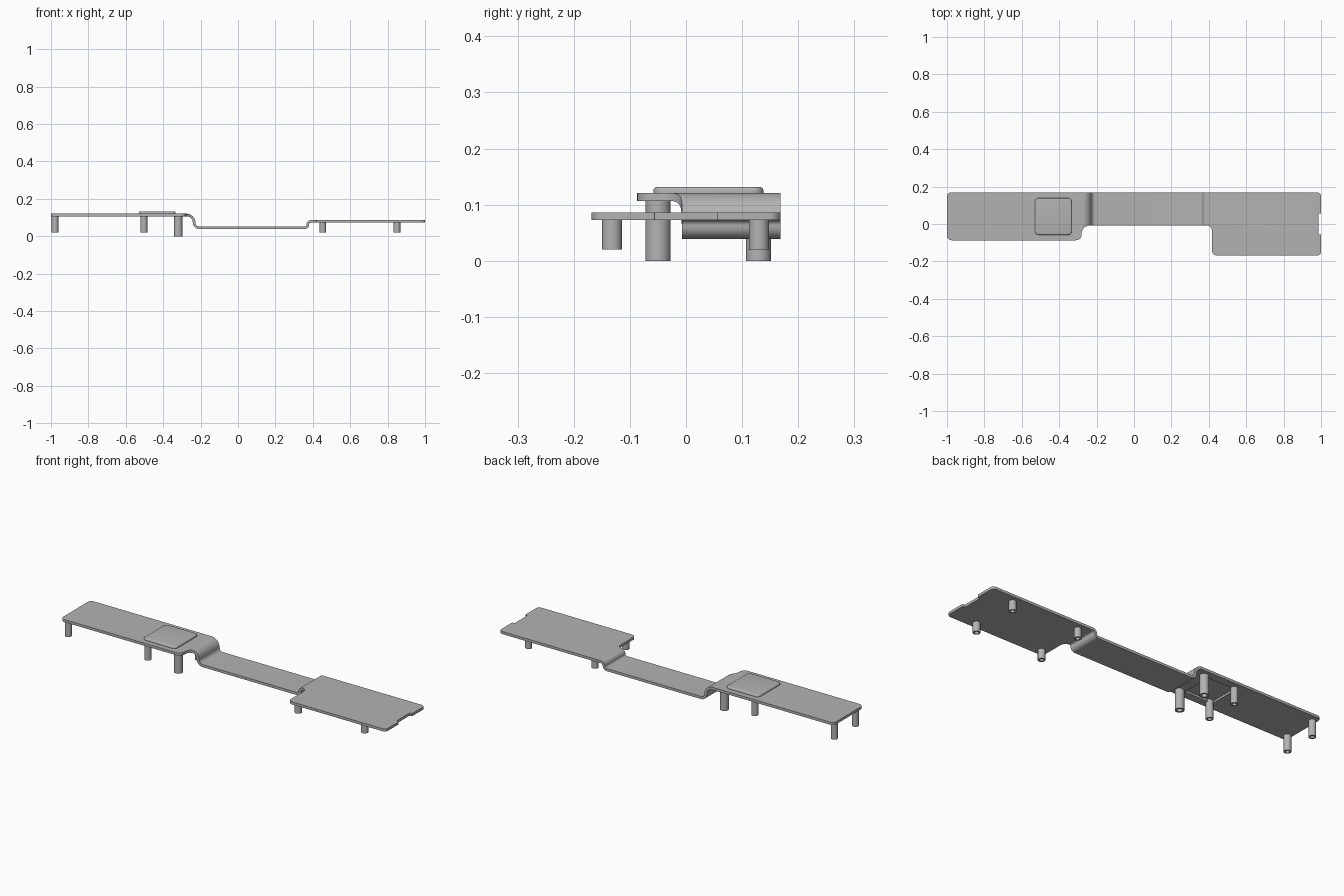
import bpy, bmesh, math
from mathutils import Vector

cube = bpy.data.objects.get("Cube")
if cube:
    bpy.data.objects.remove(cube, do_unlink=True)

metal = bpy.data.materials.new("light grey metal")
metal.use_nodes = True
GREY = (0.45, 0.45, 0.45, 1)
metal.diffuse_color = GREY
metal.node_tree.nodes["Principled BSDF"].inputs["Base Color"].default_value = GREY

T = 0.014                                 # sheet thickness
Z_HIGH, Z_LOW, Z_MID = 0.1138, 0.046, 0.0792   # sheet centre heights


def add_object(name, bm):
    bmesh.ops.recalc_face_normals(bm, faces=bm.faces)
    mesh = bpy.data.meshes.new(name)
    bm.to_mesh(mesh)
    bm.free()
    mesh.materials.append(metal)
    obj = bpy.data.objects.new(name, mesh)
    bpy.context.collection.objects.link(obj)
    return obj


def activate(obj):
    bpy.ops.object.select_all(action="DESELECT")
    obj.select_set(True)
    bpy.context.view_layer.objects.active = obj


def smooth(obj):
    activate(obj)
    bpy.ops.object.shade_smooth_by_angle(angle=math.radians(35))


def combine(obj, other, operation):
    activate(obj)
    mod = obj.modifiers.new(operation.lower(), "BOOLEAN")
    mod.operation, mod.solver, mod.object = operation, "EXACT", other
    bpy.ops.object.modifier_apply(modifier=mod.name)
    bpy.data.objects.remove(other, do_unlink=True)


def rounded(corners, steps=8):
    """Outline through (x, y, radius) corners, each replaced by an arc."""
    points = []
    for i, (x, y, r) in enumerate(corners):
        here = Vector((x, y))
        a = (Vector(corners[i - 1][:2]) - here).normalized()
        b = (Vector(corners[(i + 1) % len(corners)][:2]) - here).normalized()
        if r == 0:
            points.append(here)
            continue
        for k in range(steps + 1):        # right-angled corners only
            t = k / steps * math.pi / 2
            points.append(here + r * (a * (1 - math.sin(t)) + b * (1 - math.cos(t))))
    return points


def prism(name, points, start, depth, bevel=0):
    """Solid from 3D points made by start(p), extruded along depth."""
    bm = bmesh.new()
    base = bm.faces.new([bm.verts.new(start(p)) for p in points])
    top = bmesh.ops.extrude_face_region(bm, geom=[base], use_keep_orig=True)["geom"]
    bmesh.ops.translate(bm, vec=depth, verts=[v for v in top if isinstance(v, bmesh.types.BMVert)])
    if bevel:
        cap = [f for f in top if isinstance(f, bmesh.types.BMFace)][0]
        bmesh.ops.bevel(bm, geom=list(cap.edges), offset=bevel, segments=4,
                        profile=0.5, affect="EDGES")
    return add_object(name, bm)


def flat_prism(name, points, z0, z1, bevel=0):
    return prism(name, points, lambda p: (p.x, p.y, z0), (0, 0, z1 - z0), bevel)


def s_bend(x, z0, z1, r0, r1, steps=10):
    """Centre line and normals of a vertical step at x between two levels."""
    s = 1 if z1 > z0 else -1
    out = []
    for k in range(steps + 1):
        t = k / steps * math.pi / 2
        n = Vector((-s * math.sin(t), math.cos(t)))
        out.append((Vector((x - r0 + r0 * math.sin(t), z0 + s * r0 * (1 - math.cos(t)))), n))
    for k in range(steps + 1):
        t = (1 - k / steps) * math.pi / 2
        n = Vector((-s * math.sin(t), math.cos(t)))
        out.append((Vector((x + r1 - r1 * math.sin(t), z1 - s * r1 * (1 - math.cos(t)))), n))
    return out


# Bent sheet: side profile cut to the plan outline
up = Vector((0, 1))
drop, rise = Z_HIGH - Z_LOW, Z_MID - Z_LOW
path = [(Vector((-1.1, Z_HIGH)), up)]
path += s_bend(-0.235, Z_HIGH, Z_LOW, 0.04, drop - 0.04)
path += s_bend(0.3735, Z_LOW, Z_MID, rise / 2, rise / 2)
path += [(Vector((1.1, Z_MID)), up)]
profile = [p + n * T / 2 for p, n in path] + [p - n * T / 2 for p, n in reversed(path)]
sheet = prism("bent_sheet", profile, lambda p: (p.x, -0.3, p.y), (0, 0.6, 0))

plan = rounded([
    (-1, -0.087, 0.025), (-0.28, -0.087, 0.03), (-0.28, -0.007, 0.045),
    (0.417, -0.007, 0.03), (0.417, -0.168, 0.025), (1, -0.168, 0.02),
    (1, -0.055, 0.004), (0.986, -0.055, 0), (0.986, 0.055, 0), (1, 0.055, 0.004),
    (1, 0.168, 0.02), (-1, 0.168, 0.02)])
combine(sheet, flat_prism("plan_cutter", plan, -0.1, 0.3), "INTERSECT")


# Embossed pad: raised on top, hollow underneath
def pad_outline(inset, radius):
    x0, x1, y0, y1 = -0.53 + inset, -0.333 - inset, -0.058 + inset, 0.138 - inset
    return rounded([(x0, y0, radius), (x1, y0, radius), (x1, y1, radius), (x0, y1, radius)])


combine(sheet, flat_prism("pad", pad_outline(0, 0.02), 0.112, 0.1318, 0.007), "UNION")
combine(sheet, flat_prism("pocket_cutter", pad_outline(T, 0.008), 0.09, 0.1178), "DIFFERENCE")
smooth(sheet)


# Hollow round posts under the sheet
def post(name, x, y, z0, z1, radius):
    bm = bmesh.new()
    bmesh.ops.create_cone(bm, cap_ends=True, segments=32, radius1=radius,
                          radius2=radius, depth=z1 - z0)
    bmesh.ops.translate(bm, vec=(x, y, (z0 + z1) / 2), verts=bm.verts)
    bottom = min(bm.faces, key=lambda f: f.calc_center_median().z)
    rim = radius * 0.4
    bmesh.ops.inset_individual(bm, faces=[bottom], thickness=rim)
    bore = bmesh.ops.extrude_discrete_faces(bm, faces=[bottom])["faces"][0]
    bmesh.ops.translate(bm, vec=(0, 0, (z1 - z0) * 0.8), verts=bore.verts)
    smooth(add_object(name, bm))


rows = [
    ("end_post", -0.978, (-0.05, 0.13), 0.02, 0.11, 0.018),
    ("pad_post", -0.503, (-0.05, 0.13), 0.02, 0.119, 0.018),
    ("tall_post", -0.32, (-0.05, 0.129), 0, 0.11, 0.0225),
    ("inner_post", 0.453, (-0.132, 0.13), 0.02, 0.075, 0.018),
    ("outer_post", 0.85, (-0.132, 0.13), 0.02, 0.075, 0.018),
]
for name, x, ys, z0, z1, radius in rows:
    for side, y in zip(("front", "back"), ys):
        post(f"{side}_{name}", x, y, z0, z1, radius)
